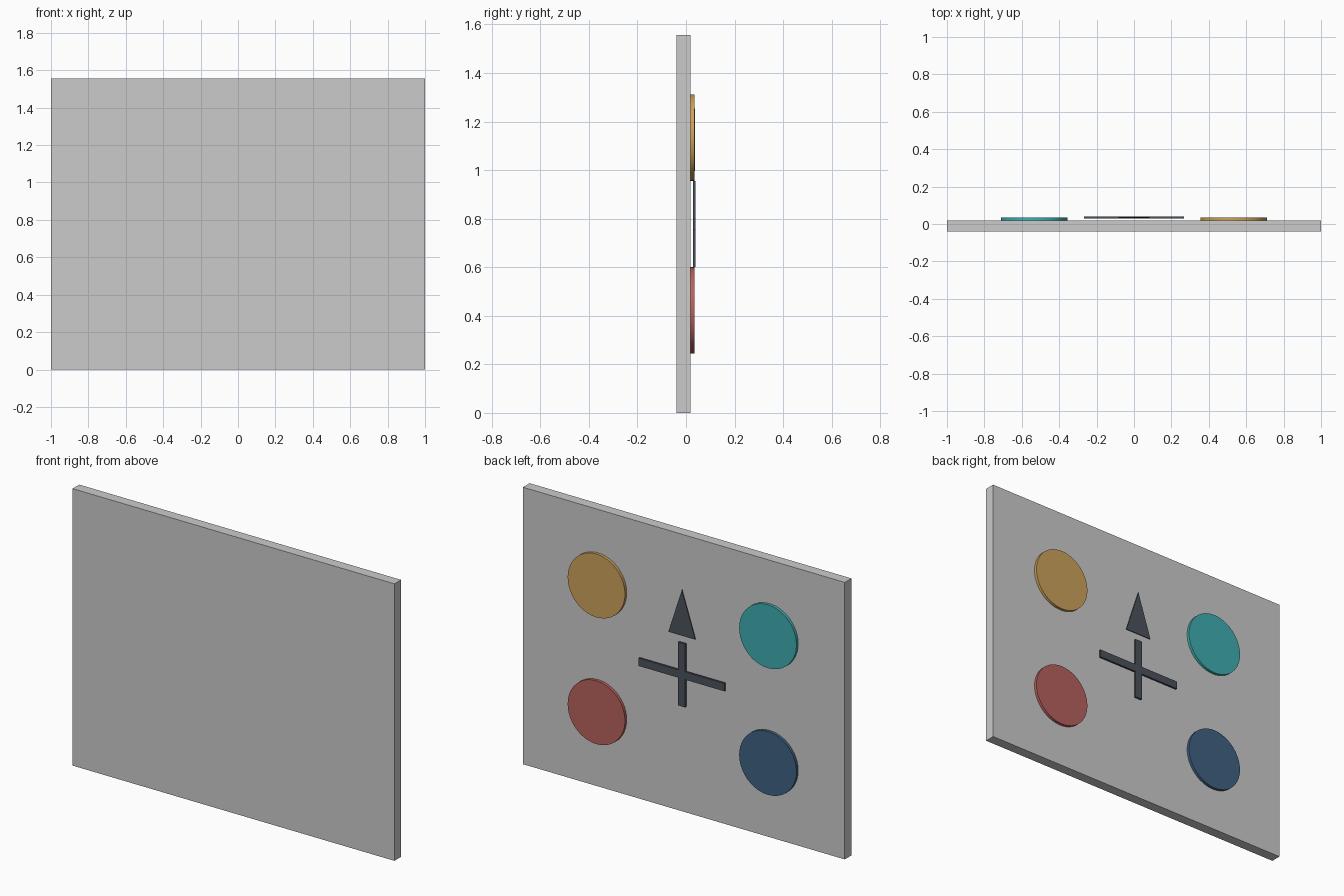
import bpy
import bmesh
from mathutils import Vector
from math import pi, radians

if "Cube" in bpy.data.objects:
    bpy.data.objects.remove(bpy.data.objects["Cube"])

MID = 0.778  # height of the board's centre


def paint(obj, name, rgb):
    mat = bpy.data.materials.get(name) or bpy.data.materials.new(name)
    mat.diffuse_color = (*rgb, 1)
    mat.use_nodes = True
    mat.node_tree.nodes["Principled BSDF"].inputs["Base Color"].default_value = mat.diffuse_color
    obj.data.materials.append(mat)


def box(name, lo, hi):
    lo, hi = Vector(lo), Vector(hi)
    bpy.ops.mesh.primitive_cube_add(size=1, location=(lo + hi) / 2)
    obj = bpy.context.object
    obj.name = name
    obj.scale = hi - lo
    bpy.ops.object.transform_apply(location=False, rotation=False, scale=True)
    return obj


def disc(name, x, z):
    y0, y1 = 0.018, 0.035
    bpy.ops.mesh.primitive_cylinder_add(vertices=48, radius=0.178, depth=y1 - y0,
                                        location=(x, (y0 + y1) / 2, z),
                                        rotation=(pi / 2, 0, 0))
    obj = bpy.context.object
    obj.name = name
    bpy.ops.object.shade_smooth_by_angle(angle=radians(30))
    return obj


DARK = (0.07, 0.085, 0.11)

# Main board
box("board", (-1, -0.04, 0), (1, 0.019, 1.556))

# Four coloured discs on the back
for name, sx, sz, rgb in (
    ("gold", 1, 1, (0.60, 0.36, 0.10)),
    ("teal", -1, 1, (0.05, 0.42, 0.44)),
    ("red", 1, -1, (0.47, 0.12, 0.11)),
    ("navy", -1, -1, (0.05, 0.12, 0.22)),
):
    paint(disc(name + "_disc", sx * 0.533, MID + sz * 0.356), name, rgb)

# Central cross, standing just off the board
for name, hx, hz in (("cross_horizontal", 0.267, 0.022), ("cross_vertical", 0.022, 0.178)):
    bar = box(name, (-hx, 0.029, MID - hz), (hx, 0.040, MID + hz))
    paint(bar, "dark_slate", DARK)

# Thin triangular pointer above the cross
bm = bmesh.new()
face = bm.faces.new([bm.verts.new((x, 0.033, z))
                     for x, z in ((-0.084, 0.996), (0.084, 0.996), (0, 1.253))])
ext = bmesh.ops.extrude_face_region(bm, geom=[face])
moved = [g for g in ext["geom"] if isinstance(g, bmesh.types.BMVert)]
bmesh.ops.translate(bm, verts=moved, vec=(0, 0.004, 0))
bmesh.ops.recalc_face_normals(bm, faces=bm.faces)
mesh = bpy.data.meshes.new("pointer")
bm.to_mesh(mesh)
bm.free()
pointer = bpy.data.objects.new("pointer", mesh)
bpy.context.collection.objects.link(pointer)
paint(pointer, "dark_slate", DARK)
